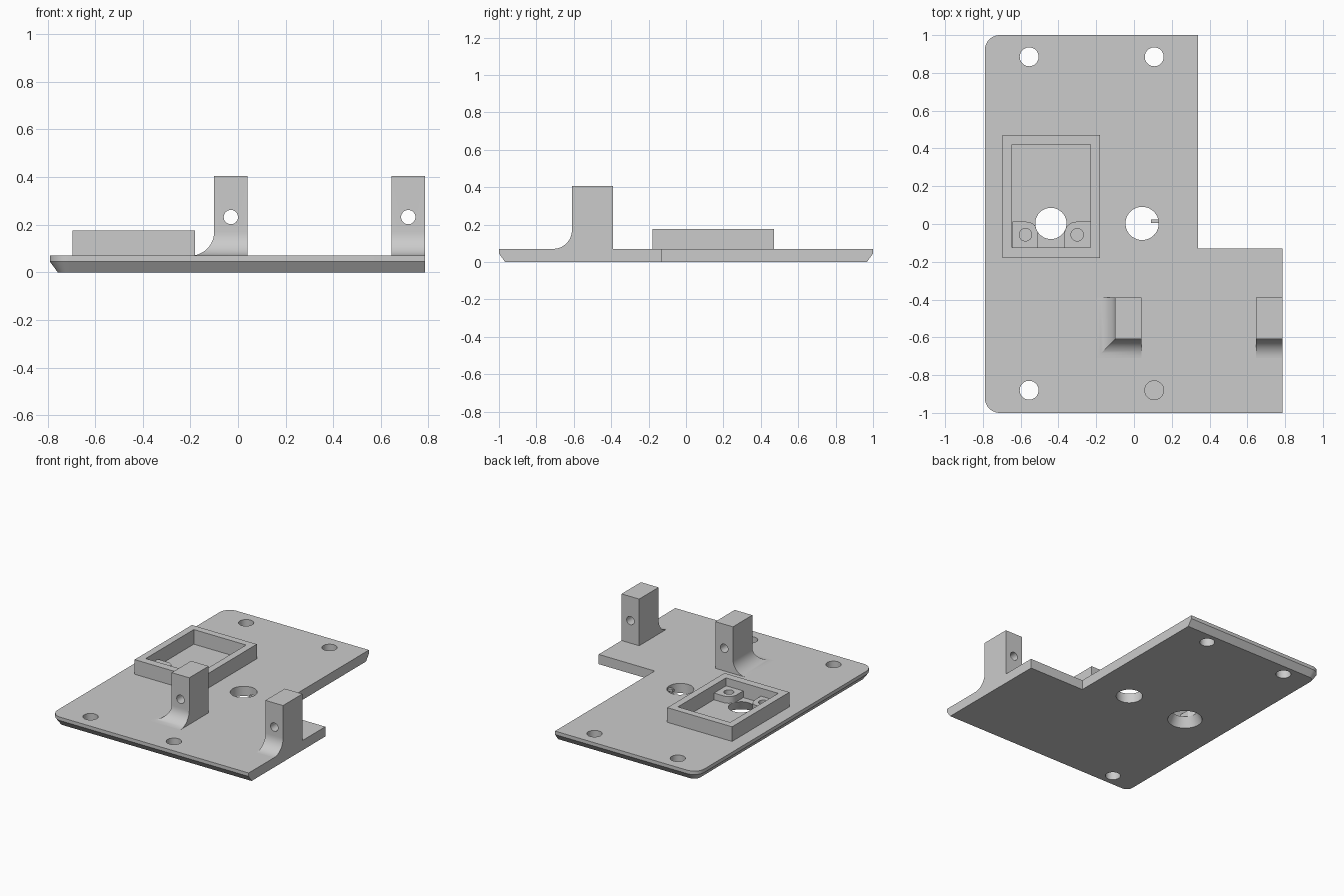
import bpy, math

if "Cube" in bpy.data.objects:
    bpy.data.objects.remove(bpy.data.objects["Cube"])

grey = bpy.data.materials.new("light_grey")
grey.diffuse_color = (0.6, 0.6, 0.6, 1)
grey.use_nodes = True
grey.node_tree.nodes["Principled BSDF"].inputs["Base Color"].default_value = grey.diffuse_color

TOP = 0.07  # top of the base plate


def loft(name, rings):
    """Closed solid through rings of equal length, each ordered anticlockwise."""
    n = len(rings[0])
    verts = [p for ring in rings for p in ring]
    faces = [list(range(n))[::-1], list(range(len(verts) - n, len(verts)))]
    for k in range(len(rings) - 1):
        for i in range(n):
            j = (i + 1) % n
            faces.append([k * n + i, k * n + j, (k + 1) * n + j, (k + 1) * n + i])
    mesh = bpy.data.meshes.new(name)
    mesh.from_pydata(verts, [], faces)
    mesh.materials.append(grey)
    obj = bpy.data.objects.new(name, mesh)
    bpy.context.collection.objects.link(obj)
    return obj


def prism(name, outline, z0, z1):
    return loft(name, [[(x, y, z) for x, y in outline] for z in (z0, z1)])


def rect(x0, x1, y0, y1):
    return [(x0, y0), (x1, y0), (x1, y1), (x0, y1)]


def arc(cx, cy, r, a0, a1, n=10):
    return [(cx + r * math.cos(math.radians(a0 + (a1 - a0) * i / n)),
             cy + r * math.sin(math.radians(a0 + (a1 - a0) * i / n))) for i in range(n + 1)]


def circle(cx, cy, r, n=40):
    return arc(cx, cy, r, 0, 360, n)[:-1]


def cone(cx, cy, r0, r1, z0, z1):
    return loft("hole_cutter", [[(x, y, z) for x, y in circle(cx, cy, r)]
                                for r, z in ((r0, z0), (r1, z1))])


def cut(obj, cutter):
    mod = obj.modifiers.new("cut", 'BOOLEAN')
    mod.operation, mod.solver, mod.object = 'DIFFERENCE', 'EXACT', cutter
    bpy.context.view_layer.objects.active = obj
    bpy.ops.object.modifier_apply(modifier=mod.name)
    bpy.data.objects.remove(cutter)


# Base plate: L outline, rounded left corners, lower edge chamfered on three sides
def plate_ring(z, inset):
    r = 0.08 - inset
    y = 1 - inset
    outline = (arc(-0.71, 0.92, r, 90, 180) + arc(-0.71, -0.92, r, 180, 270) +
               [(0.785, -y), (0.785, -0.13), (0.34, -0.13), (0.34, y)])
    return [(px, py, z) for px, py in outline]


plate = loft("base_plate", [plate_ring(0, 0.033), plate_ring(0.045, 0), plate_ring(TOP, 0)])
for x, y in ((-0.555, 0.885), (0.107, 0.885), (-0.555, -0.88)):
    cut(plate, cone(x, y, 0.05, 0.05, -0.1, 0.2))
cut(plate, cone(0.107, -0.88, 0.05, 0.05, 0.005, 0.2))     # blind mounting hole
cut(plate, cone(0.043, 0.003, 0.088, 0.088, -0.1, 0.2))    # centre hole
cut(plate, cone(-0.44, 0.003, 0.129, 0.069, -0.03, 0.1))   # flared hole under the tray

# Small key in the centre hole
key = prism("hole_key", rect(0.09, 0.135, 0.004, 0.023), 0.04, 0.06)

# Tray wall
tray = prism("tray_wall", rect(-0.695, -0.18, -0.18, 0.47), TOP, 0.175)
cut(tray, prism("pocket_cutter", rect(-0.645, -0.23, -0.125, 0.42), 0, 0.3))

# Screw bosses in the front corners of the tray, mirrored about the flared hole
bosses = []
for side, name in ((-1, "left_boss"), (1, "right_boss")):
    pts = [(0.207, -0.125), (0.207, 0.012)] + arc(0.132, -0.05, 0.062, 90, 180) + [(0.07, -0.125)]
    pts = [(-0.4375 + side * x, y) for x, y in pts]
    boss = prism(name, pts if side > 0 else pts[::-1], TOP, 0.118)
    cut(boss, cone(-0.4375 + side * 0.137, -0.057, 0.033, 0.033, 0, 0.3))
    cut(boss, cone(-0.44, 0.003, 0.083, 0.083, 0, 0.3))
    bosses.append(boss)


# Upright posts with a flared foot and a cross hole
def post(name, x0, x1, left_flare):
    r = 0.1
    rings = []
    for i in range(12, -1, -1):
        t = math.radians(90 * i / 12)
        d, z = r - r * math.cos(t), TOP + r - r * math.sin(t)
        rings.append([(x, y, z) for x, y in rect(x0 - d * left_flare, x1, -0.61 - d, -0.39)])
    rings.append([(x, y, 0.405) for x, y in rect(x0, x1, -0.61, -0.39)])
    obj = loft(name, rings)
    hole = cone(0, 0, 0.03, 0.03, -0.5, 0.5)
    hole.rotation_euler.x = math.pi / 2
    hole.location = ((x0 + x1) / 2, -0.5, 0.232)
    bpy.context.view_layer.update()
    cut(obj, hole)
    return obj


posts = [post("inner_post", -0.1, 0.04, 1), post("outer_post", 0.645, 0.785, 0)]

# Smooth the round surfaces, keep edges crisp
for obj in [plate, key, tray] + bosses + posts:
    bpy.ops.object.select_all(action='DESELECT')
    obj.select_set(True)
    bpy.context.view_layer.objects.active = obj
    bpy.ops.object.shade_smooth_by_angle(angle=math.radians(25))
